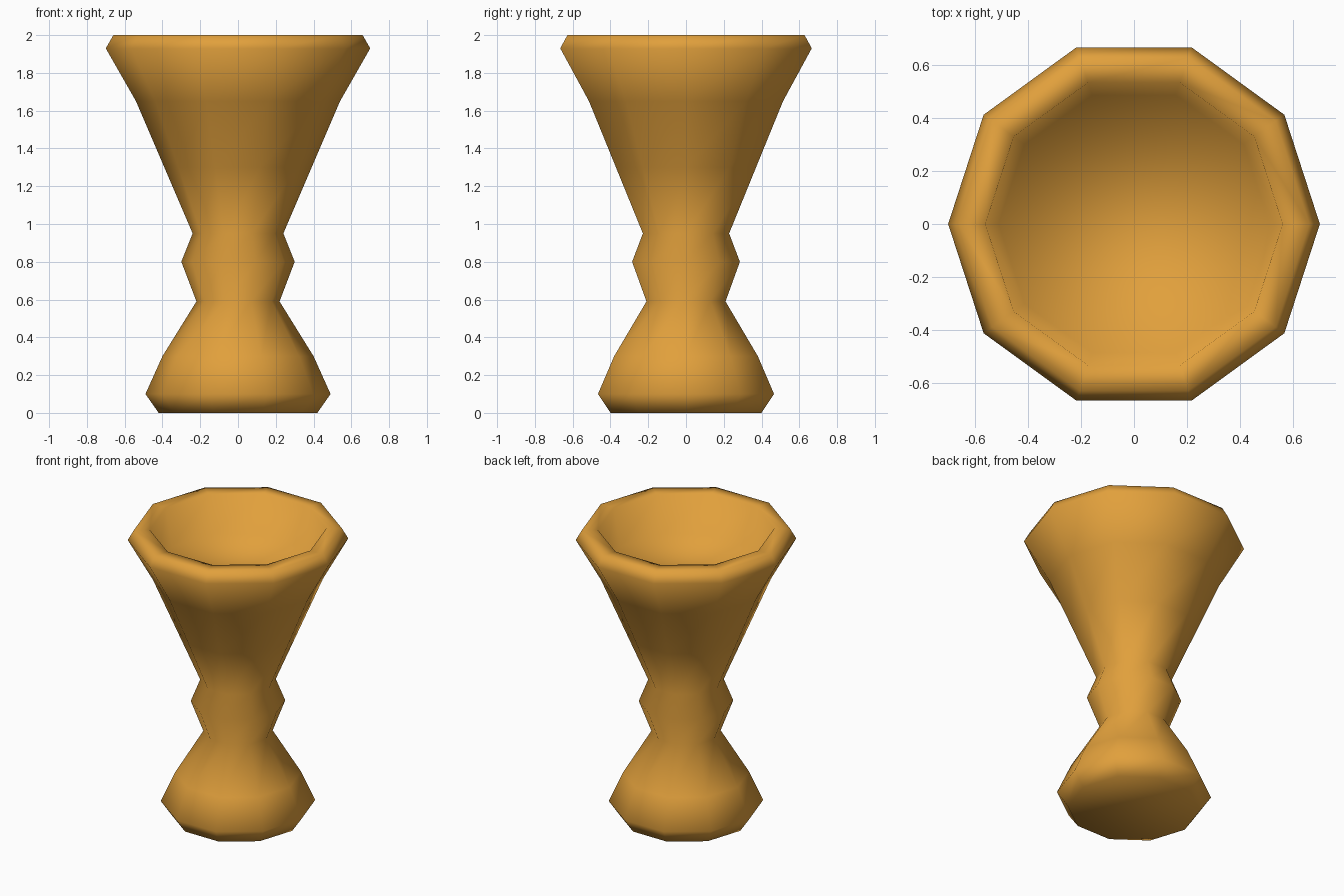
import bpy, bmesh
from math import cos, sin, tau

if "Cube" in bpy.data.objects:
    bpy.data.objects.remove(bpy.data.objects["Cube"])

SIDES = 10

# Goblet profile (radius, height): foot, stem knot, flared bowl, rim, recessed floor
PROFILE = [(0.42, 0), (0.49, 0.10), (0.40, 0.30), (0.22, 0.59), (0.30, 0.80),
           (0.24, 0.95), (0.39, 1.30), (0.54, 1.65), (0.70, 1.93), (0.66, 2.0),
           (0.56, 2.0), (0.51, 1.74)]

bm = bmesh.new()
rings = [[bm.verts.new((r * cos(tau * i / SIDES), r * sin(tau * i / SIDES), z))
          for i in range(SIDES)] for r, z in PROFILE]
for a, b in zip(rings, rings[1:]):
    for i in range(SIDES):
        j = (i + 1) % SIDES
        bm.faces.new((a[i], a[j], b[j], b[i]))

# Underside and cup floor
bm.faces.new(rings[0][::-1])
bm.faces.new(rings[-1])
for f in bm.faces:
    f.smooth = True

mesh = bpy.data.meshes.new("goblet")
bm.to_mesh(mesh)
bm.free()
goblet = bpy.data.objects.new("goblet", mesh)
bpy.context.collection.objects.link(goblet)

# Golden colour
gold = bpy.data.materials.new("gold")
gold.diffuse_color = (0.75, 0.35, 0.045, 1)
gold.use_nodes = True
gold.node_tree.nodes["Principled BSDF"].inputs["Base Color"].default_value = gold.diffuse_color
mesh.materials.append(gold)
